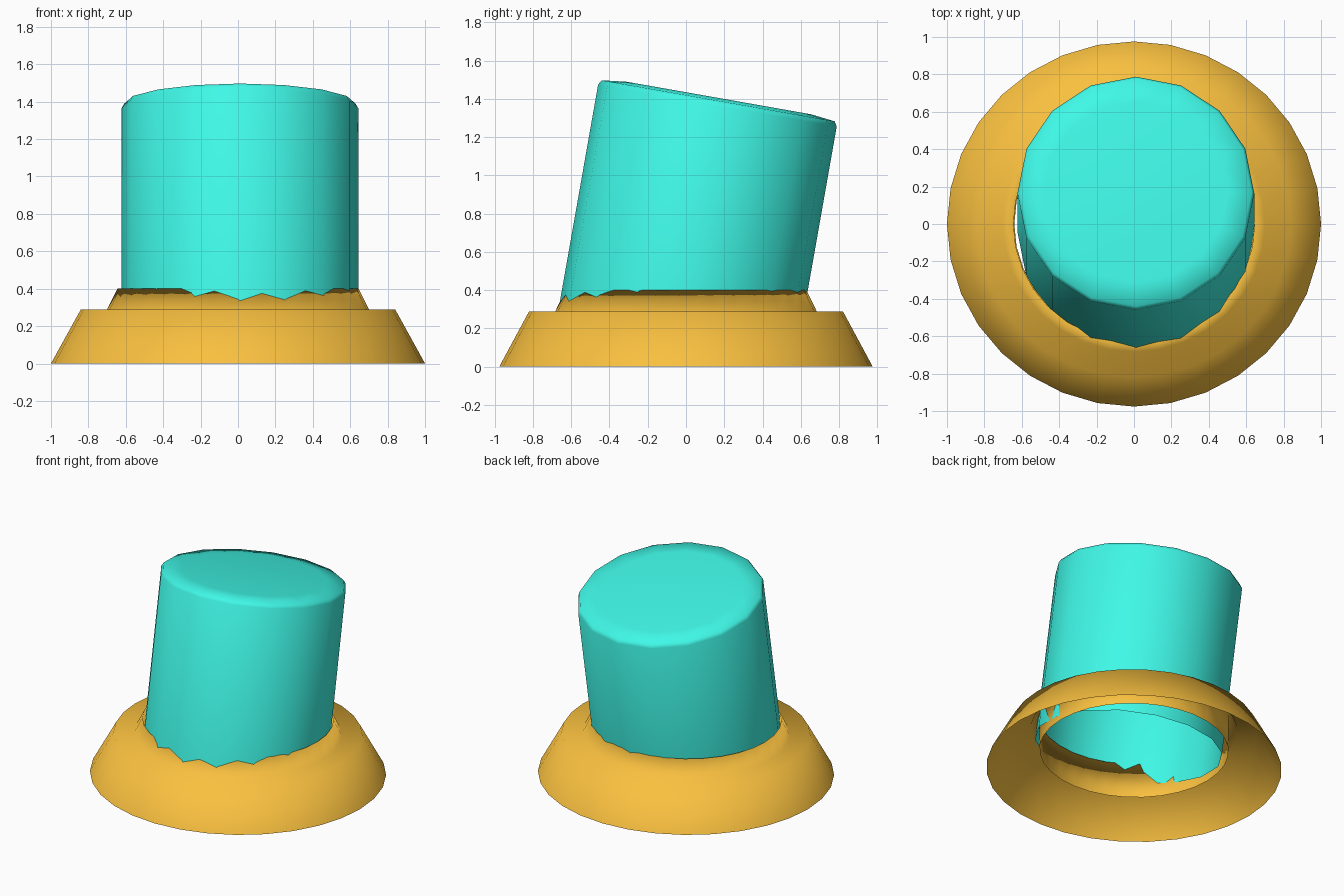
import bpy, bmesh
from math import sin, cos, pi, radians
from mathutils import Matrix

if "Cube" in bpy.data.objects:
    bpy.data.objects.remove(bpy.data.objects["Cube"])


def material(name, color):
    m = bpy.data.materials.new(name)
    m.diffuse_color = color
    m.use_nodes = True
    m.node_tree.nodes["Principled BSDF"].inputs["Base Color"].default_value = m.diffuse_color
    return m


def lathe(name, profile, sides, mat, matrix, cap=False):
    """Spin (radius, height) points around z; optionally close the last ring."""
    bm = bmesh.new()
    rings = [[bm.verts.new((r * cos(2 * pi * i / sides), r * sin(2 * pi * i / sides), z))
              for i in range(sides)] for r, z in profile]
    for a, b in zip(rings, rings[1:]):
        for i in range(sides):
            j = (i + 1) % sides
            bm.faces.new((a[i], a[j], b[j], b[i]))
    if cap:
        bm.faces.new(rings[-1])
    for f in bm.faces:
        f.smooth = True
    bm.transform(matrix)
    mesh = bpy.data.meshes.new(name)
    bm.to_mesh(mesh)
    bm.free()
    mesh.materials.append(mat)
    ob = bpy.data.objects.new(name, mesh)
    bpy.context.collection.objects.link(ob)
    return ob


orange = material("orange", (0.95, 0.53, 0.05, 1))
teal = material("teal", (0.05, 0.94, 0.80, 1))

# Flared collar: sloped skirt, step, raised lip, inner sleeve (open below)
lathe("collar", [(1.0, 0), (0.84, 0.29), (0.70, 0.29), (0.645, 0.40), (0.64, 0.14)],
      32, orange, Matrix.Diagonal((1, 0.976, 1, 1)))

# Tilted button cap: open below, softly domed top
tilt = Matrix.Translation((0.01, -0.006, 0.40)) @ Matrix.Rotation(radians(-10), 4, 'X')
lathe("button_cap", [(0.633, -0.22), (0.633, 0.98), (0.618, 1.005), (0.49, 1.02)],
      16, teal, tilt, cap=True)
